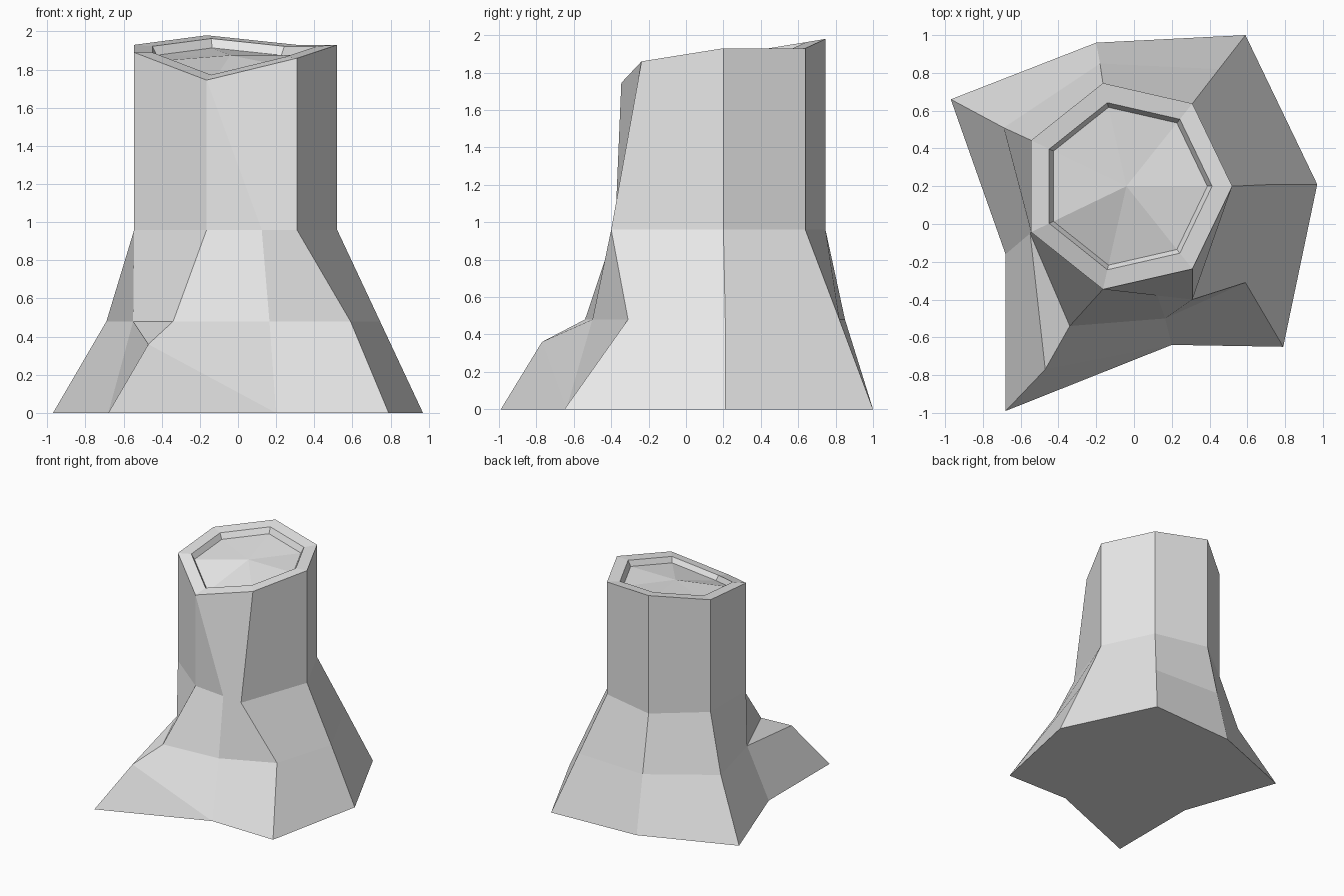
import bpy
import bmesh
from math import cos, sin, tau
from mathutils import Vector

if "Cube" in bpy.data.objects:
    bpy.data.objects.remove(bpy.data.objects["Cube"], do_unlink=True)

SIDES, RADIUS = 7, 0.56
CENTRE = Vector((-0.04, 0.2, 1.89))

grey = bpy.data.materials.new("plain_grey")
grey.use_nodes = True
shade = (0.8, 0.8, 0.8, 1)
grey.diffuse_color = shade
grey.node_tree.nodes["Principled BSDF"].inputs["Base Color"].default_value = shade


def polygon(heights):
    """Corners of the seven-sided trunk, counter-clockwise from +x."""
    return [Vector((CENTRE.x + RADIUS * cos(tau * i / SIDES),
                    CENTRE.y + RADIUS * sin(tau * i / SIDES), z))
            for i, z in enumerate(heights)]


def add_ring(bm, points):
    return [bm.verts.new(p) for p in points]


def bridge(bm, low, high, skip=()):
    n = len(low)
    for i in range(n):
        if i not in skip:
            j = (i + 1) % n
            bm.faces.new((low[i], low[j], high[j], high[i]))


def finish(bm, name):
    mesh = bpy.data.meshes.new(name)
    bm.to_mesh(mesh)
    bm.free()
    mesh.materials.append(grey)
    obj = bpy.data.objects.new(name, mesh)
    bpy.context.collection.objects.link(obj)
    return obj


# Slanted top outline and the level outline where the roots begin to flare
top_points = polygon((1.93, 1.93, 1.98, 1.93, 1.89, 1.745, 1.86))
waist_points = polygon([0.96] * SIDES)
waist_points[6].y = -0.4
waist_points.insert(6, waist_points[5].lerp(waist_points[6], 0.61))

# Root flare outlines: halfway up and on the ground
flare_xy = ((0.745, 0.21), (0.45, 0.82), (-0.18, 0.85), (-0.69, 0.51),
            (-0.55, -0.05), (-0.34, -0.54), (0.165, -0.5), (0.59, -0.31))
ground_xy = ((0.97, 0.21), (0.59, 1.0), (-0.2, 0.96), (-0.97, 0.66),
             (-0.68, -0.16), (-0.68, -0.99), (0.2, -0.64), (0.79, -0.65))

# Trunk with roots
bm = bmesh.new()
ground = add_ring(bm, [(x, y, 0) for x, y in ground_xy])
flare = add_ring(bm, [(x, y, 0.48) for x, y in flare_xy])
waist = add_ring(bm, waist_points)
top = add_ring(bm, top_points)
bridge(bm, ground, flare, skip=(4, 5))
bridge(bm, flare, waist)
bm.faces.new(list(reversed(ground)))

# Long front root with a raised knuckle
knuckle = bm.verts.new((-0.47, -0.77, 0.36))
bm.faces.new((ground[4], ground[5], knuckle, flare[4]))
bm.faces.new((flare[4], knuckle, flare[5]))
bm.faces.new((ground[5], ground[6], knuckle))
bm.faces.new((knuckle, ground[6], flare[6], flare[5]))

# Upper trunk panels; the front one has an extra split
for i in range(5):
    bm.faces.new((waist[i], waist[i + 1], top[i + 1], top[i]))
bm.faces.new((waist[5], waist[6], top[5]))
bm.faces.new((waist[6], waist[7], top[6], top[5]))
bm.faces.new((waist[7], waist[0], top[0], top[6]))
finish(bm, "stump_trunk")

# Cut top: bark rim, short inner wall and sunken wood
bm = bmesh.new()
drop = Vector((0, 0, 0.045))
outer = add_ring(bm, top_points)
inner = add_ring(bm, [CENTRE.lerp(p, 0.81) for p in top_points])
floor = add_ring(bm, [CENTRE.lerp(p, 0.765) - drop for p in top_points])
bridge(bm, outer, inner)
bridge(bm, inner, floor)
middle = bm.verts.new((CENTRE.x, CENTRE.y, 1.875))
for i in range(SIDES):
    bm.faces.new((floor[i], floor[(i + 1) % SIDES], middle))
finish(bm, "stump_cut_top")
